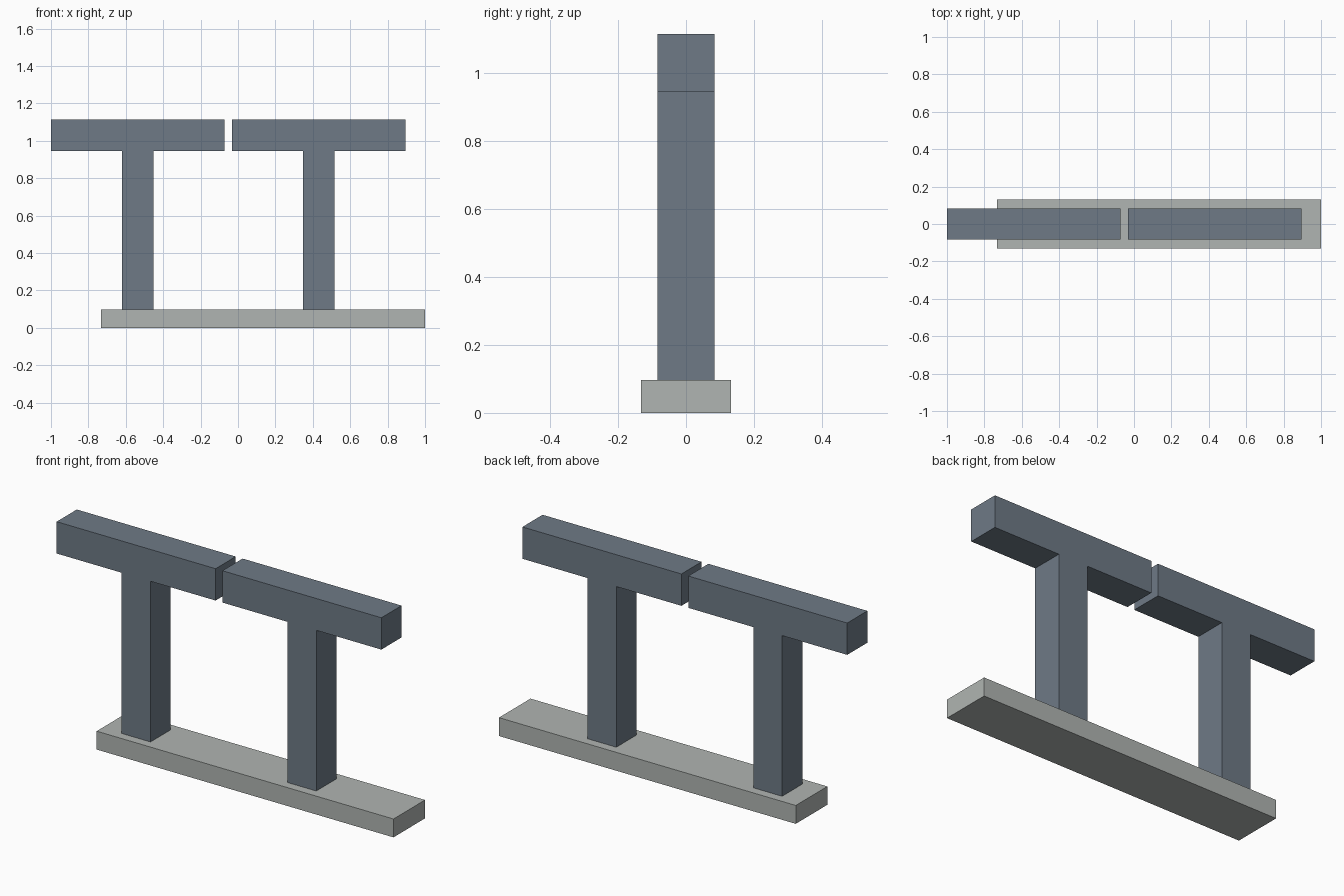
import bpy
import bmesh
from mathutils import Vector

cube = bpy.data.objects.get("Cube")
if cube:
    bpy.data.objects.remove(cube, do_unlink=True)


def make_material(name, rgb):
    mat = bpy.data.materials.new(name)
    mat.use_nodes = True
    color = (*rgb, 1)
    mat.diffuse_color = color
    mat.node_tree.nodes["Principled BSDF"].inputs["Base Color"].default_value = color
    return mat


def extrude_profile(name, points, depth, mat):
    """Extrude an x-z outline symmetrically along y."""
    bm = bmesh.new()
    face = bm.faces.new([bm.verts.new((x, -depth / 2, z)) for x, z in points])
    result = bmesh.ops.extrude_face_region(bm, geom=[face])
    moved = [v for v in result["geom"] if isinstance(v, bmesh.types.BMVert)]
    bmesh.ops.translate(bm, verts=moved, vec=Vector((0, depth, 0)))
    bmesh.ops.recalc_face_normals(bm, faces=bm.faces)
    mesh = bpy.data.meshes.new(name)
    bm.to_mesh(mesh)
    bm.free()
    mesh.materials.append(mat)
    obj = bpy.data.objects.new(name, mesh)
    bpy.context.collection.objects.link(obj)
    return obj


steel = make_material("slate blue grey", (0.156, 0.195, 0.24))
stone = make_material("pale stone grey", (0.434, 0.462, 0.445))

# Base slab
base_top = 0.097
left, right = -0.733, 1.0
extrude_profile("base_slab", [(left, 0), (right, 0), (right, base_top), (left, base_top)],
                0.263, stone)

# T-shaped supports: one post and one bar in a single outline
thick, half_bar = 0.168, 0.464
bar_low, bar_top = 0.945, 1.113
half_post = thick / 2
for name, cx in (("right_support", -0.536), ("left_support", 0.432)):
    half = [(half_post, base_top), (half_post, bar_low), (half_bar, bar_low), (half_bar, bar_top)]
    outline = half + [(-x, z) for x, z in reversed(half)]
    extrude_profile(name, [(cx + x, z) for x, z in outline], thick, steel)
